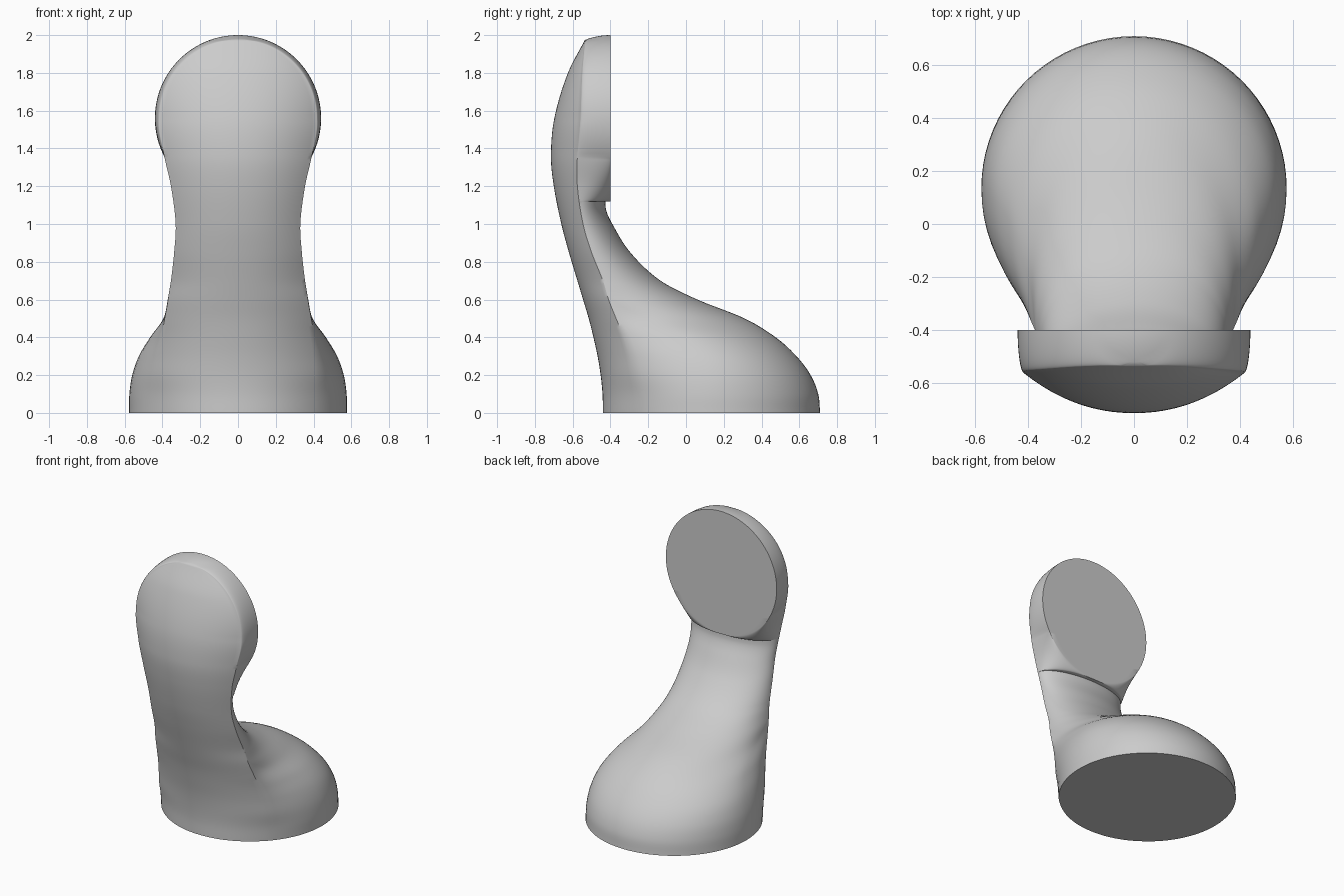
import bpy, bmesh, math

cube = bpy.data.objects.get("Cube")
if cube:
    bpy.data.objects.remove(cube, do_unlink=True)

DISC_Z, DISC_R, DISC_Y = 1.56, 0.44, -0.40
NECK_Z, RIM_TOP = 1.12, 1.975

# Front strip: height, front depth, side-edge width, side-edge depth
FRONT = [(0, -.44, .43, -.25), (.1, -.442, .43, -.26), (.2, -.452, .43, -.28),
         (.3, -.468, .42, -.3), (.4, -.49, .405, -.33), (.5, -.515, .388, -.37),
         (.6, -.545, .37, -.41), (.7, -.575, .355, -.44), (.85, -.62, .338, -.5),
         (1, -.66, .33, -.545), (1.2, -.7, .355, -.575), (1.36, -.715, .39, -.575),
         (1.56, -.697, .415, -.56), (1.8, -.625, .34, -.55), (1.975, -.535, 0, -.535)]
# Base bulge: height, half width, depth of the widest point
BULGE = [(0, .577, .136), (.1, .575, .13), (.2, .56, .12), (.3, .525, .09),
         (.4, .465, 0), (.5, .395, -.2), (.6, .372, -.38), (.7, .355, -.44)]
# Back outline: height, depth
BACK = [(0, .71), (.1, .7), (.2, .66), (.3, .585), (.4, .475), (.5, .31), (.6, .06),
        (.7, -.135), (.85, -.295), (1, -.39), (1.07, -.422), (1.12, -.427)]


def sample(table, z):
    """Smooth interpolation of a table along its first column."""
    last = len(table) - 1
    i = max(k for k in range(last) if table[k][0] <= z or k == 0)

    def slope(k, col):
        a, b = table[max(k - 1, 0)], table[min(k + 1, last)]
        return (b[col] - a[col]) / (b[0] - a[0])

    h = table[i + 1][0] - table[i][0]
    t = min((z - table[i][0]) / h, 1)
    out = []
    for c in range(1, len(table[0])):
        p, q = table[i][c], table[i + 1][c]
        m, n = slope(i, c) * h, slope(i + 1, c) * h
        out.append(p + t * (m + t * (3 * (q - p) - 2 * m - n + t * (2 * (p - q) + m + n))))
    return out


def bezier(a, b, c, n):
    return [tuple((1 - t) ** 2 * p + 2 * t * (1 - t) * q + t * t * r
                  for p, q, r in zip(a, b, c)) for t in (k / n for k in range(n))]


def half_section(z):
    """Points from the front centre round to the back centre."""
    if z < RIM_TOP:
        f, xc, yc = sample(FRONT, z)
        if z > DISC_Z:
            xc = math.sqrt(max((RIM_TOP - DISC_Z) ** 2 - (z - DISC_Z) ** 2, 0))
    else:
        f = yc = DISC_Y - .135 * math.sqrt(max(2 - z, 0) / (2 - RIM_TOP))
        xc = 0
    w, ym = sample(BULGE, z) if z < BULGE[-1][0] else (xc, yc)
    if z > NECK_Z:
        chord = math.sqrt(max(DISC_R ** 2 - (z - DISC_Z) ** 2, 0))
        back = DISC_Y
    else:
        chord, back = 0, sample(BACK, z)[0]
    pts = bezier((0, f), (xc * .57, f), (xc, yc), 16)
    pts += bezier((xc, yc), (w, ym - .56 * (ym - yc)), (w, ym), 8)
    for k in range(20):
        u = k / 20 * math.pi / 2
        if chord > w:
            pts.append((w + (chord - w) * math.sin(u), ym + (back - ym) * (1 - math.cos(u))))
        else:
            pts.append((chord + (w - chord) * math.cos(u), ym + (back - ym) * math.sin(u)))
    pts += [(chord * (1 - k / 8), back) for k in range(9)]
    return pts


# Heights: even through the base and neck, bunched at the ends of the disc
heights = [NECK_Z * k / 64 for k in range(65)]
heights += [DISC_Z - DISC_R * math.cos(math.pi * k / 72) for k in range(1, 73)]

bm = bmesh.new()
rings = []
for z in heights:
    half = half_section(z)
    loop = half + [(-x, y) for x, y in half[-2:0:-1]]
    rings.append([bm.verts.new((x, y, z)) for x, y in loop])
for low, high in zip(rings, rings[1:]):
    for k in range(len(low)):
        n = (k + 1) % len(low)
        bm.faces.new((low[k], low[n], high[n], high[k]))
bm.faces.new(rings[0][::-1])
bmesh.ops.remove_doubles(bm, verts=bm.verts, dist=.0002)
bmesh.ops.recalc_face_normals(bm, faces=bm.faces)

mesh = bpy.data.meshes.new("curved_stand")
bm.to_mesh(mesh)
bm.free()
body = bpy.data.objects.new("curved_stand", mesh)
bpy.context.collection.objects.link(body)

# Single plain grey
grey = bpy.data.materials.new("light_grey")
grey.use_nodes = True
colour = (.6, .6, .6, 1)
grey.diffuse_color = colour
grey.node_tree.nodes["Principled BSDF"].inputs["Base Color"].default_value = colour
mesh.materials.append(grey)

bpy.ops.object.select_all(action='DESELECT')
body.select_set(True)
bpy.context.view_layer.objects.active = body
bpy.ops.object.shade_smooth_by_angle(angle=math.radians(40))
